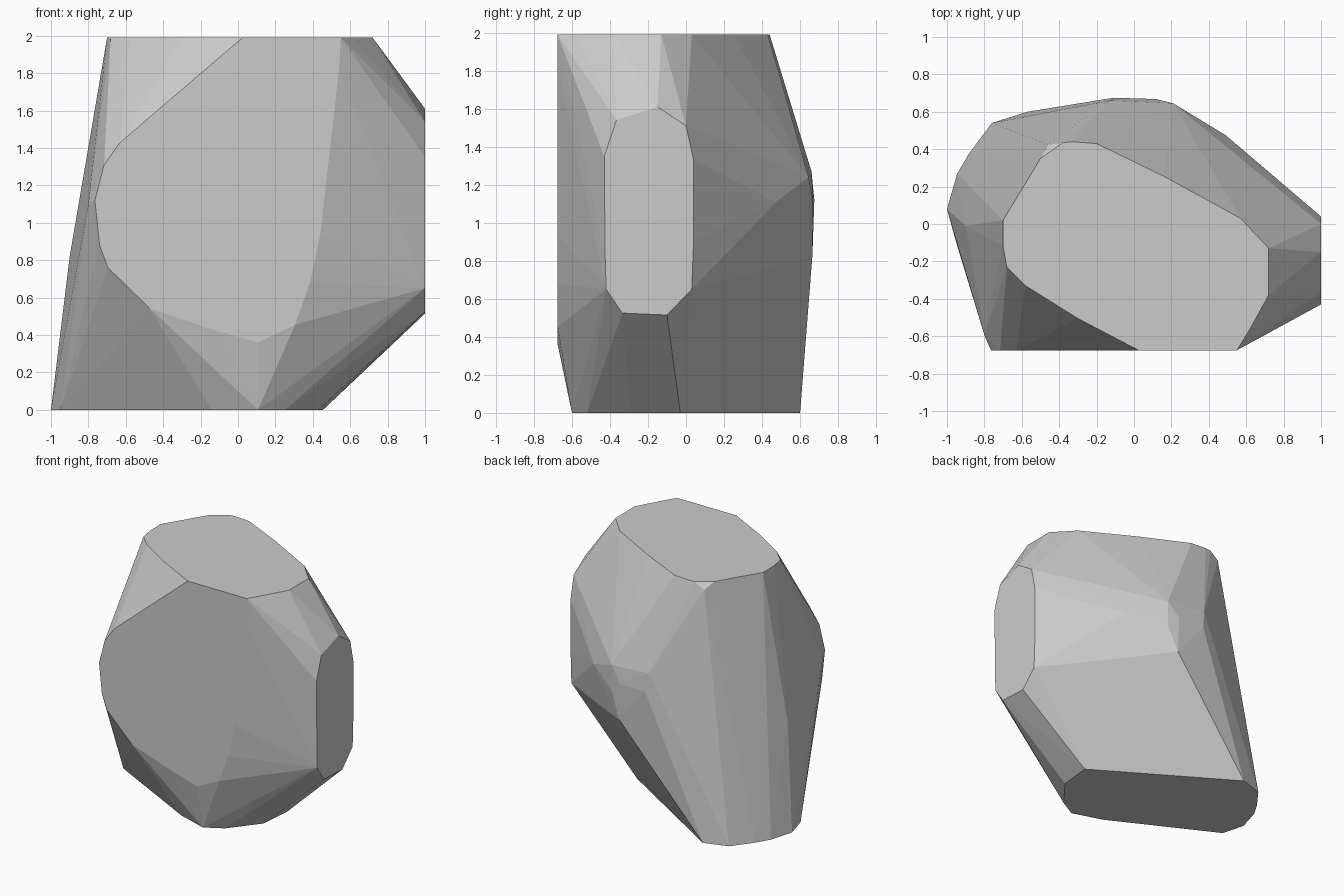
import bpy, bmesh, math

HEIGHT, FRONT, RIGHT = 1.99, -0.675, 1.0

# Flat cut outlines, each lying in one plane
top_cut = [(-.70, .02), (-.50, .35), (-.38, .435), (-.33, .44), (-.20, .43),
           (.16, .255), (.57, .03), (.72, -.13), (.72, -.38), (.615, -.57),
           (-.30, -.505), (-.58, -.33), (-.68, -.23), (-.70, -.12)]
base_cut = [(.455, -.03), (-.57, .60), (-.76, .54), (-.88, .38), (-.945, .27),
            (-1.0, .08), (-.95, -.10), (-.14, -.52), (.107, -.60),
            (.25, -.52), (.43, -.29)]
right_cut = [(-.366, 1.54), (-.43, 1.35), (-.425, .82), (-.42, .65),
             (-.335, .525), (-.10, .515), (.03, .65), (.04, .91),
             (.04, 1.33), (0, 1.51), (-.15, 1.61)]
front_cut = [(.025, 1.99), (-.63, 1.43), (-.716, 1.31), (-.765, 1.12),
             (-.74, .88), (-.695, .76), (-.475, .545), (-.14, .43),
             (.107, .36), (.305, .455), (.385, .68), (.44, .94),
             (.54, 1.82), (.55, 1.99)]

# Bulging corners on the back and left
corners = [(-.13, .66, 1.27), (-.11, .675, 1.12), (.13, .665, .83),
           (.12, .668, 1.12), (.21, .645, 1.24), (.21, .645, 1.03),
           (.49, .475, 1.11), (.34, .51, .78), (-.46, .425, 1.94),
           (-.90, -.01, .82), (-.80, -.595, 1.10)]

points = [(x, y, HEIGHT) for x, y in top_cut]
points += [(x, y, 0) for x, y in base_cut]
points += [(RIGHT, y, z) for y, z in right_cut]
points += [(x, FRONT, z) for x, z in front_cut]
points += corners

# Faceted boulder: hull stretched over the outlines
bm = bmesh.new()
for p in points:
    bm.verts.new(p)
hull = bmesh.ops.convex_hull(bm, input=bm.verts[:])
loose = [v for v in bm.verts if not v.link_faces]
bmesh.ops.delete(bm, geom=loose, context='VERTS')
bmesh.ops.dissolve_limit(bm, angle_limit=math.radians(0.5),
                         verts=bm.verts[:], edges=bm.edges[:])
bmesh.ops.recalc_face_normals(bm, faces=bm.faces[:])

mesh = bpy.data.meshes.new("boulder")
bm.to_mesh(mesh)
bm.free()
boulder = bpy.data.objects.new("boulder", mesh)
bpy.context.collection.objects.link(boulder)
